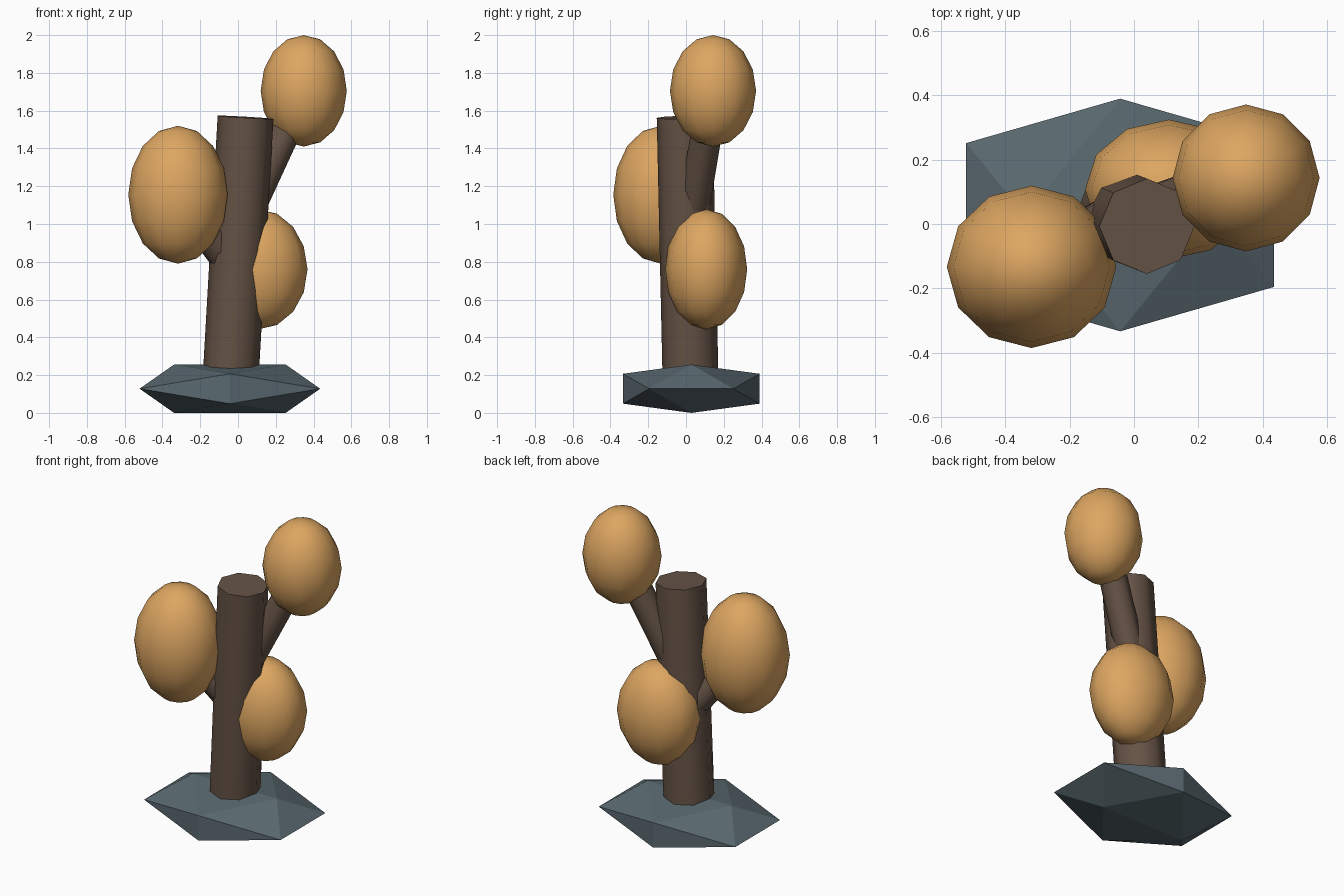
import bpy, bmesh, math
from mathutils import Vector

if "Cube" in bpy.data.objects:
    bpy.data.objects.remove(bpy.data.objects["Cube"])


def material(name, rgb):
    m = bpy.data.materials.new(name)
    m.diffuse_color = (*rgb, 1)
    m.use_nodes = True
    m.node_tree.nodes["Principled BSDF"].inputs["Base Color"].default_value = m.diffuse_color
    return m


STONE = material("stone", (0.10, 0.14, 0.16))
BARK = material("bark", (0.13, 0.085, 0.06))
LEAF = material("leaf", (0.72, 0.38, 0.12))


def finish(name, mat, angle):
    ob = bpy.context.object
    ob.name = name
    ob.data.materials.append(mat)
    if angle:
        bpy.ops.object.shade_smooth_by_angle(angle=math.radians(angle))


def limb(name, start, end, r1, r2):
    a, b = Vector(start), Vector(end)
    d = b - a
    bpy.ops.mesh.primitive_cone_add(vertices=8, radius1=r1, radius2=r2,
                                    depth=d.length, location=(a + b) / 2)
    # shortest rotation keeps the corner on the front axis
    ob = bpy.context.object
    ob.rotation_euler = Vector((0, 0, 1)).rotation_difference(d).to_euler()
    finish(name, BARK, 50)


def foliage(name, centre, radii):
    bpy.ops.mesh.primitive_uv_sphere_add(segments=12, ring_count=8, radius=1,
                                         location=centre)
    bpy.context.object.scale = radii
    finish(name, LEAF, 60)


# rock base: squashed icosahedron resting on an edge
g = (math.sqrt(5) - 1) / 2
bm = bmesh.new()
for s in (-1, 1):
    for t in (-g, g):
        for p in ((t, 0, s), (0, s, t), (s, t, 0)):
            bm.verts.new((p[0] * 0.478, p[1] * 0.361, p[2] * 0.128))
bmesh.ops.convex_hull(bm, input=bm.verts[:])
bmesh.ops.recalc_face_normals(bm, faces=bm.faces[:])
me = bpy.data.meshes.new("rock_base")
bm.to_mesh(me)
bm.free()
rock = bpy.data.objects.new("rock_base", me)
rock.location = (-0.043, 0.028, 0.128)
bpy.context.collection.objects.link(rock)
me.materials.append(STONE)

# leaning trunk and branches
limb("trunk", (-0.042, 0.025, 0.13), (0.04, -0.007, 1.565), 0.148, 0.148)
limb("branch_left", (0.0, 0.035, 0.75), (-0.30, -0.12, 1.13), 0.095, 0.08)
limb("branch_right", (0.02, 0.025, 1.0), (0.33, 0.14, 1.66), 0.085, 0.08)

# foliage clumps
foliage("foliage_left", (-0.318, -0.133, 1.155), (0.263, 0.252, 0.365))
foliage("foliage_top", (0.348, 0.143, 1.705), (0.228, 0.228, 0.295))
foliage("foliage_low", (0.108, 0.107, 0.76), (0.26, 0.217, 0.318))
